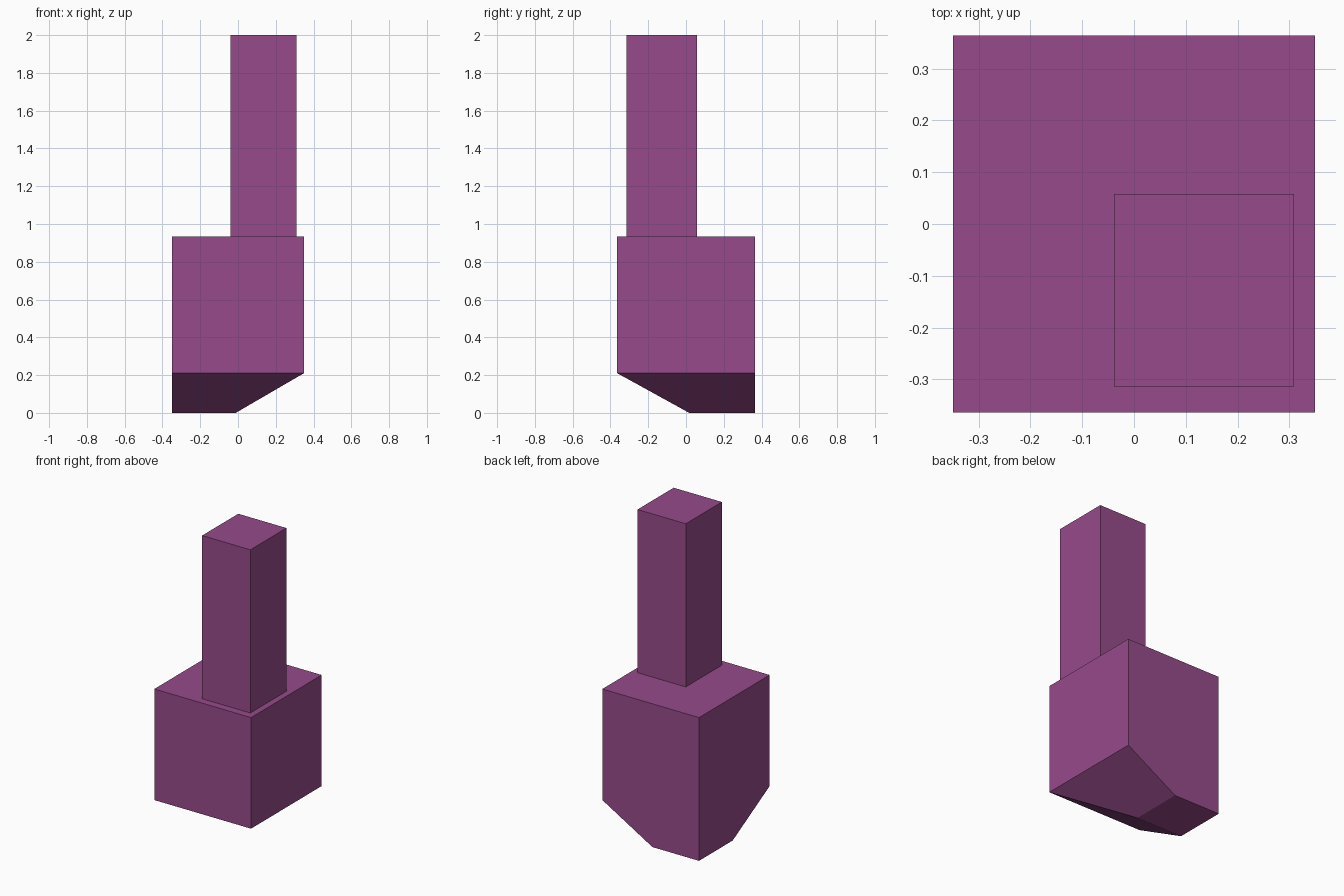
import bpy
import bmesh

cube = bpy.data.objects.get("Cube")
if cube:
    bpy.data.objects.remove(cube, do_unlink=True)

# Single flat colour
COLOUR = (0.31, 0.07, 0.26, 1.0)
purple = bpy.data.materials.new("purple")
purple.use_nodes = True
purple.diffuse_color = COLOUR
purple.node_tree.nodes["Principled BSDF"].inputs["Base Color"].default_value = COLOUR


def stack(name, levels):
    """Loft rectangles (x0, x1, y0, y1, z) from bottom to top into a closed solid."""
    bm = bmesh.new()
    rings = []
    for x0, x1, y0, y1, z in levels:
        corners = ((x0, y0), (x1, y0), (x1, y1), (x0, y1))
        rings.append([bm.verts.new((x, y, z)) for x, y in corners])
    bm.faces.new(rings[0][::-1])
    bm.faces.new(rings[-1])
    for low, high in zip(rings, rings[1:]):
        for i in range(4):
            j = (i + 1) % 4
            bm.faces.new((low[i], low[j], high[j], high[i]))
    bmesh.ops.recalc_face_normals(bm, faces=bm.faces)
    mesh = bpy.data.meshes.new(name)
    bm.to_mesh(mesh)
    bm.free()
    mesh.materials.append(purple)
    obj = bpy.data.objects.new(name, mesh)
    bpy.context.collection.objects.link(obj)
    return obj


HX, HY = 0.349, 0.364
SLOPE_TOP, BODY_TOP = 0.21, 0.935

# Block whose underside slopes down to a small foot at the back right corner
stack("body_block", [
    (-HX, -0.012, 0.017, HY, 0),
    (-HX, HX, -HY, HY, SLOPE_TOP),
    (-HX, HX, -HY, HY, BODY_TOP),
])

# Tall column standing off-centre on the block
X0, X1, Y0, Y1 = -0.039, 0.309, -0.314, 0.058
stack("tall_column", [
    (X0, X1, Y0, Y1, BODY_TOP),
    (X0, X1, Y0, Y1, 2),
])
